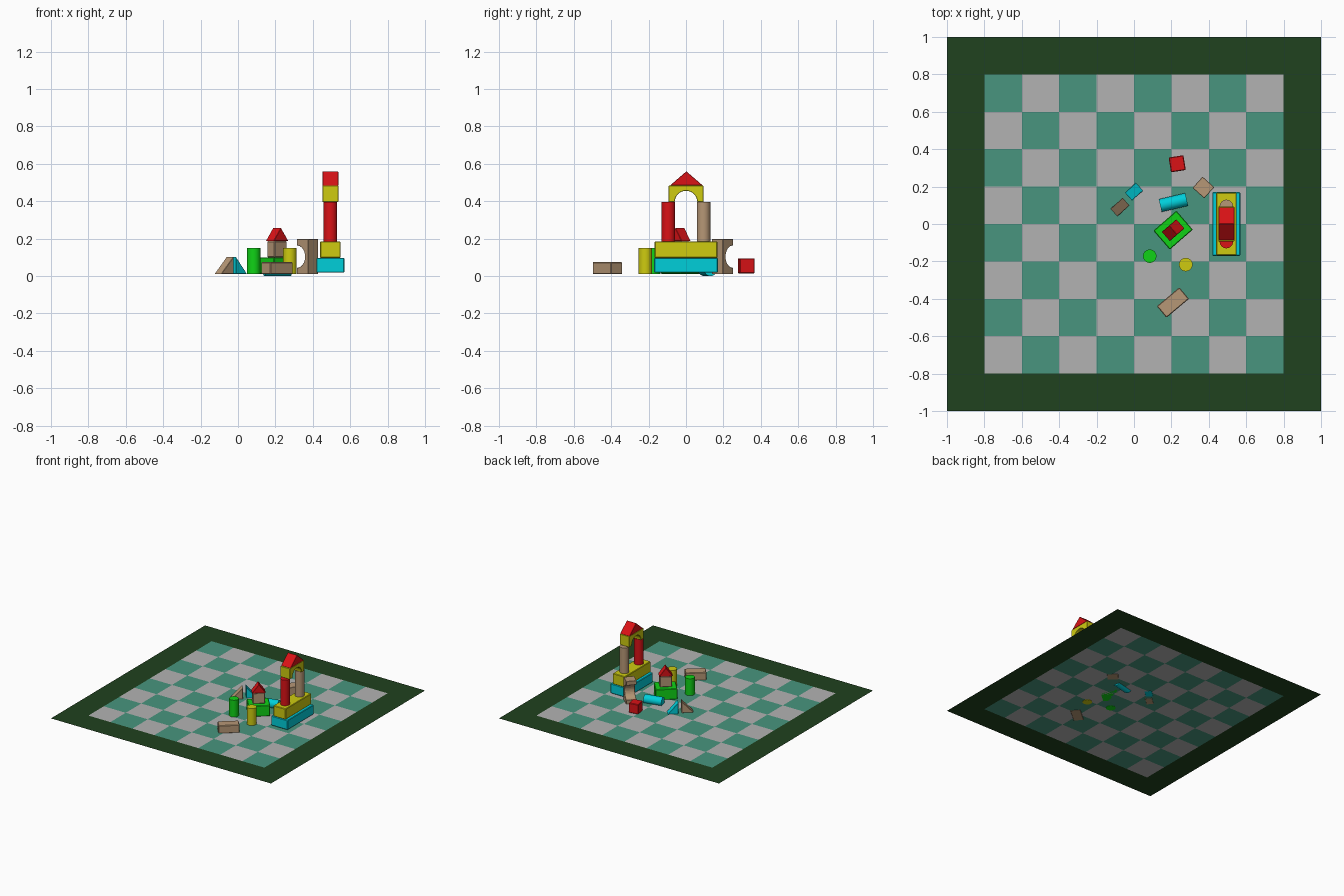
import bpy, bmesh
from math import radians, sin, cos, pi

if "Cube" in bpy.data.objects:
    bpy.data.objects.remove(bpy.data.objects["Cube"])

MATS = {}
COLORS = {
    "red": (0.70, 0.006, 0.008), "yellow": (0.62, 0.60, 0.005),
    "cyan": (0.0, 0.62, 0.70), "green": (0.005, 0.65, 0.008),
    "wood": (0.47, 0.31, 0.18), "border": (0.014, 0.054, 0.013),
    "teal": (0.065, 0.30, 0.21), "pale": (0.45, 0.45, 0.45),
}


def mat(name):
    if name not in MATS:
        m = bpy.data.materials.new(name)
        m.diffuse_color = (*COLORS[name], 1)
        m.use_nodes = True
        m.node_tree.nodes["Principled BSDF"].inputs["Base Color"].default_value = m.diffuse_color
        MATS[name] = m
    return MATS[name]


def finish(name, bm, color, loc=(0, 0, 0), angle=0, bevel=0.0):
    bmesh.ops.recalc_face_normals(bm, faces=bm.faces)
    me = bpy.data.meshes.new(name)
    bm.to_mesh(me)
    bm.free()
    ob = bpy.data.objects.new(name, me)
    bpy.context.collection.objects.link(ob)
    ob.location = loc
    ob.rotation_euler.z = radians(angle)
    if color:
        me.materials.append(mat(color))
    if bevel:
        b = ob.modifiers.new("soft_edges", 'BEVEL')
        b.width, b.segments = bevel, 1
        b.limit_method, b.angle_limit = 'ANGLE', radians(40)
    return ob


def prism(name, profile, depth, color, loc, angle=0, bevel=0.002):
    """Profile in local x/z, extruded along local y, centred."""
    bm = bmesh.new()
    f = bm.faces.new([bm.verts.new((u, -depth / 2, w)) for u, w in profile])
    ext = bmesh.ops.extrude_face_region(bm, geom=[f])["geom"]
    moved = [v for v in ext if isinstance(v, bmesh.types.BMVert)]
    bmesh.ops.translate(bm, verts=moved, vec=(0, depth, 0))
    return finish(name, bm, color, loc, angle, bevel)


def box(name, sx, sy, z0, z1, color, x, y, angle=0):
    h = sx / 2
    return prism(name, [(-h, 0), (h, 0), (h, z1 - z0), (-h, z1 - z0)],
                 sy, color, (x, y, z0), angle, 0.004)


def roof(name, width, depth, z0, z1, color, x, y, angle):
    return prism(name, [(-width / 2, 0), (width / 2, 0), (0, z1 - z0)],
                 depth, color, (x, y, z0), angle)


def arch_profile(width, height, r, n=16):
    arc = [(-r * cos(pi * i / n), r * sin(pi * i / n)) for i in range(n + 1)]
    h = width / 2
    return [(-h, 0)] + arc + [(h, 0), (h, height), (-h, height)]


def cylinder(name, r, length, color, loc, angle=0, lying=False):
    bm = bmesh.new()
    bmesh.ops.create_cone(bm, cap_ends=True, segments=32,
                          radius1=r, radius2=r, depth=length)
    for f in bm.faces:
        f.smooth = len(f.verts) == 4
    for e in bm.edges:
        e.smooth = all(len(f.verts) == 4 for f in e.link_faces)
    ob = finish(name, bm, color, loc, angle)
    if lying:
        ob.rotation_euler.y = pi / 2
    return ob


# checkered play mat: outer ring of cells is the border
bm = bmesh.new()
bmesh.ops.create_grid(bm, x_segments=10, y_segments=10, size=1)
for f in bm.faces:
    c = f.calc_center_median()
    i, j = int((c.x + 1) / 0.2), int((c.y + 1) / 0.2)
    edge = i in (0, 9) or j in (0, 9)
    f.material_index = 0 if edge else (1 if (i + j) % 2 else 2)
play_mat = finish("play_mat", bm, None, (0, 0, 0.012))
for n in ("border", "teal", "pale"):
    play_mat.data.materials.append(mat(n))

# tall gate tower
TX = 0.494
box("tower_base", 0.15, 0.34, 0.018, 0.097, "cyan", TX, 0)
box("tower_step", 0.11, 0.335, 0.097, 0.185, "yellow", TX, 0)
for name, y, col in (("tower_column_front", -0.094, "red"),
                     ("tower_column_back", 0.094, "wood")):
    cylinder(name, 0.036, 0.211, col, (TX, y, 0.2905))
prism("tower_arch", arch_profile(0.186, 0.088, 0.06), 0.085, "yellow",
      (TX, 0, 0.396), 90)
roof("tower_roof", 0.176, 0.085, 0.484, 0.56, "red", TX, 0.002, 90)

# small house
HX, HY, HA = 0.209, -0.033, 41
box("house_base", 0.163, 0.134, 0.012, 0.1, "green", HX, HY, HA)
box("house_body", 0.09, 0.06, 0.1, 0.187, "wood", HX, HY, HA)
roof("house_roof", 0.105, 0.065, 0.187, 0.258, "red", HX, HY, HA)

# loose standing and lying cylinders
cylinder("loose_green_column", 0.036, 0.141, "green", (0.084, -0.172, 0.0805))
cylinder("loose_yellow_column", 0.036, 0.141, "yellow", (0.277, -0.217, 0.0805))
cylinder("lying_cylinder", 0.035, 0.145, "cyan", (0.211, 0.115, 0.035), 13, True)

# loose brick and cube
box("loose_brick", 0.157, 0.08, 0.01, 0.075, "wood", 0.208, -0.42, 40)
box("loose_cube", 0.08, 0.08, 0.015, 0.095, "red", 0.231, 0.322, 9)

# arch block standing on its end, opening towards back left
side = [(z - 0.042, x) for x, z in arch_profile(0.188, 0.084, 0.06)]
prism("standing_arch", side, 0.08, "wood", (0.371, 0.195, 0.104), -42)

# two wedges standing back to back
for name, size, thick, col, x, y, a in (
        ("wedge_wood", 0.088, 0.055, "wood", -0.075, 0.09, 42),
        ("wedge_cyan", 0.080, 0.057, "cyan", 0.0, 0.173, 222)):
    h = size / 2
    prism(name, [(-h, 0), (h, 0), (h, 0.092)], thick, col, (x, y, 0.011), a)
